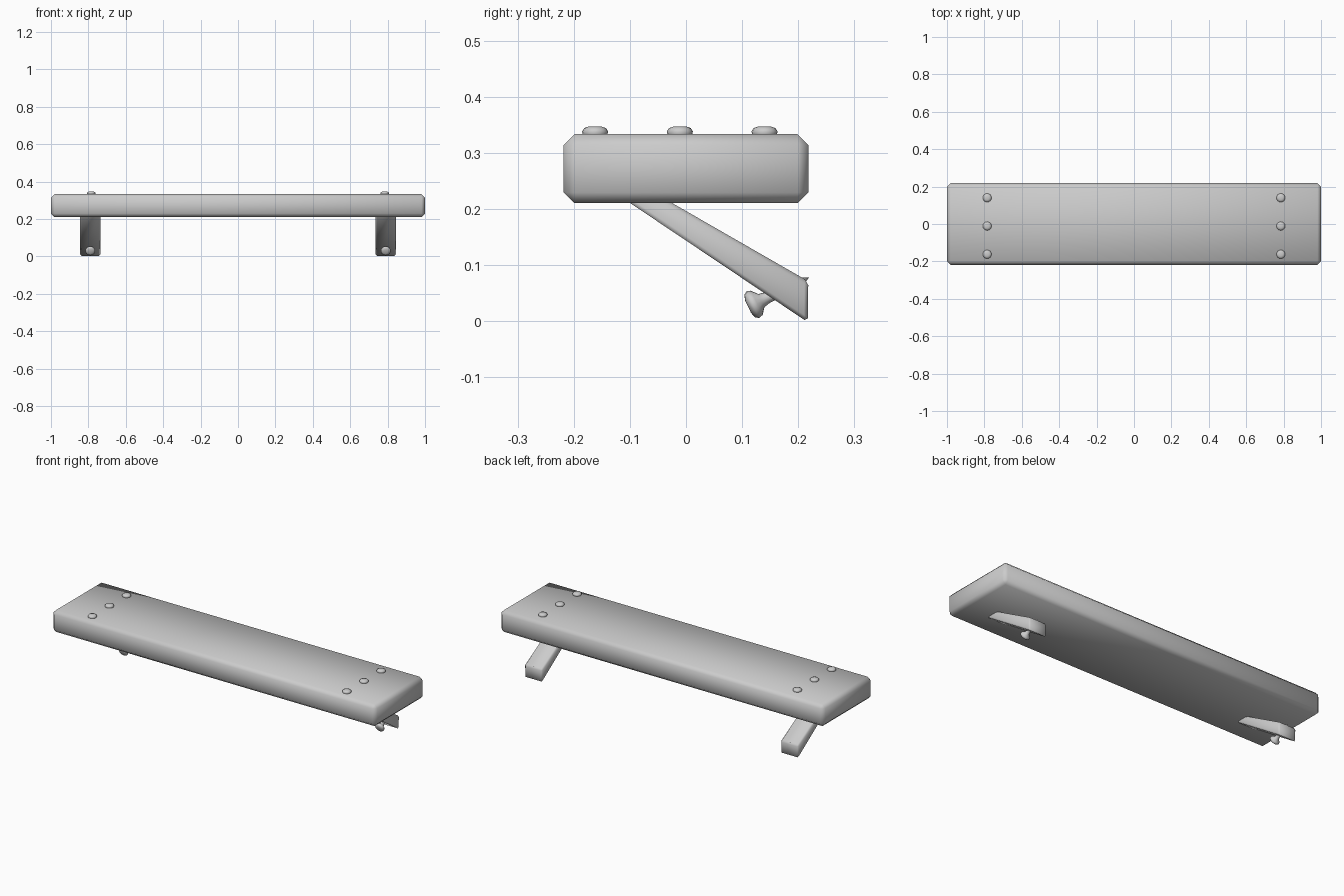
import bpy, bmesh, math
from mathutils import Vector

if "Cube" in bpy.data.objects:
    bpy.data.objects.remove(bpy.data.objects["Cube"])


def finish(name, bm, bevel=0.0, angle=60):
    bmesh.ops.recalc_face_normals(bm, faces=bm.faces)
    if bevel:
        bmesh.ops.bevel(bm, geom=bm.edges[:], offset=bevel, segments=1,
                        affect='EDGES', profile=0.5)
    me = bpy.data.meshes.new(name)
    bm.to_mesh(me)
    bm.free()
    ob = bpy.data.objects.new(name, me)
    bpy.context.collection.objects.link(ob)
    bpy.ops.object.select_all(action='DESELECT')
    ob.select_set(True)
    bpy.context.view_layer.objects.active = ob
    bpy.ops.object.shade_smooth_by_angle(angle=math.radians(angle))
    return ob


# shelf board with chamfered edges
bm = bmesh.new()
bmesh.ops.create_cube(bm, size=1)
for v in bm.verts:
    v.co = Vector((v.co.x * 2, v.co.y * 0.436, v.co.z * 0.123 + 0.2715))
finish("shelf_board", bm, 0.019)


# slanted bracket: side profile extruded across x
def bracket(name, x):
    profile = [(-0.117, 0.222), (-0.045, 0.222), (0.218, 0.071), (0.217, -0.002)]
    bm = bmesh.new()
    f = bm.faces.new([bm.verts.new((x - 0.054, y, z)) for y, z in profile])
    ext = bmesh.ops.extrude_face_region(bm, geom=[f])
    for v in ext["geom"]:
        if isinstance(v, bmesh.types.BMVert):
            v.co.x += 0.108
    finish(name, bm, 0.007)


# screw: lathed profile of (radius, distance along axis)
SCREW = [(0, -0.003), (0.012, -0.003), (0.022, 0), (0.0265, 0.006),
         (0.024, 0.014), (0.013, 0.023), (0.010, 0.036), (0.010, 0.095), (0, 0.118)]


def screw(name, loc, axis, squash=1.0):
    bm = bmesh.new()
    vs = [bm.verts.new((r * squash, 0, t)) for r, t in SCREW]
    es = [bm.edges.new(p) for p in zip(vs, vs[1:])]
    bmesh.ops.spin(bm, geom=vs + es, cent=(0, 0, 0), axis=(0, 0, 1),
                   angle=math.tau, steps=16)
    bmesh.ops.remove_doubles(bm, verts=bm.verts, dist=1e-5)
    rot = Vector((0, 0, 1)).rotation_difference(Vector(axis).normalized())
    for v in bm.verts:
        v.co = rot @ v.co + Vector(loc)
    finish(name, bm)


for side, s in (("left", -1), ("right", 1)):
    bracket(f"{side}_bracket", s * 0.79)
    screw(f"{side}_bracket_screw", (s * 0.79, 0.1135, 0.0265), (0, 0.90, 0.435))
    for i, y in enumerate((-0.162, -0.011, 0.14)):
        screw(f"{side}_top_screw_{i + 1}", (s * 0.785, y, 0.344), (0, 0, -1), 0.88)
